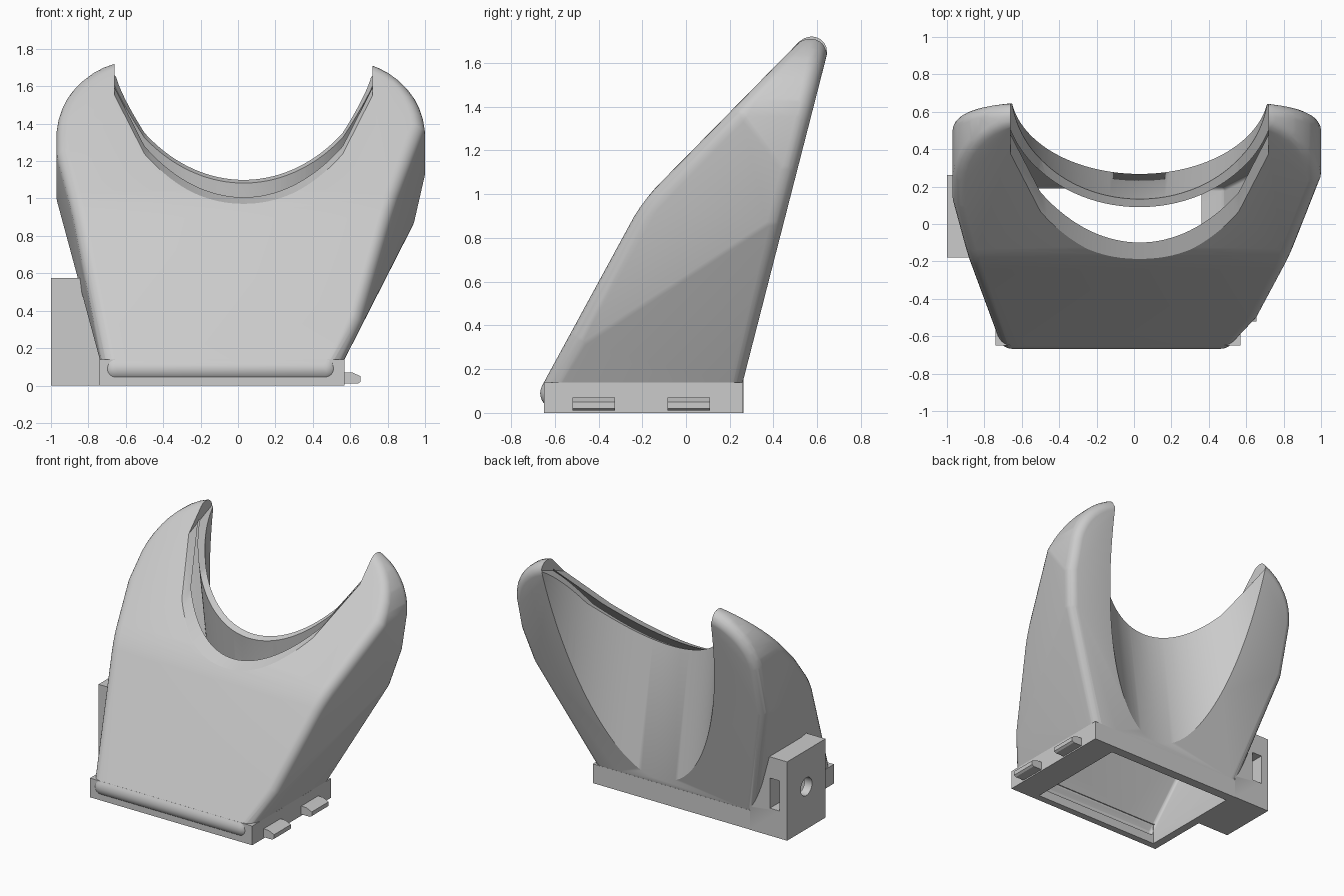
import bpy, bmesh, math
from itertools import combinations
from mathutils import Vector, Matrix

if "Cube" in bpy.data.objects:
    bpy.data.objects.remove(bpy.data.objects["Cube"])

CX = 0.03      # centre of the U opening
R = 0.69       # scoop radius
WALL = 0.045   # duct wall
ROUND = 0.07   # outer edge rounding


def make(name, bm):
    bmesh.ops.recalc_face_normals(bm, faces=bm.faces[:])
    me = bpy.data.meshes.new(name)
    bm.to_mesh(me)
    bm.free()
    ob = bpy.data.objects.new(name, me)
    bpy.context.collection.objects.link(ob)
    return ob


def prism(name, pts, y0, y1, shear=0.0):
    """Extrude an x-z outline along y, optionally rising with y."""
    bm = bmesh.new()
    a = [bm.verts.new((x, y0, z + shear * y0)) for x, z in pts]
    b = [bm.verts.new((x, y1, z + shear * y1)) for x, z in pts]
    bm.faces.new(a)
    bm.faces.new(b)
    n = len(pts)
    for i in range(n):
        j = (i + 1) % n
        bm.faces.new((a[i], a[j], b[j], b[i]))
    return make(name, bm)


def box(name, x0, x1, y0, y1, z0, z1):
    return prism(name, [(x0, z0), (x1, z0), (x1, z1), (x0, z1)], y0, y1)


def cylinder(name, centre, axis, radius, depth, seg):
    bm = bmesh.new()
    m = Matrix.Translation(centre) @ Vector(axis).to_track_quat('Z', 'Y').to_matrix().to_4x4()
    bmesh.ops.create_cone(bm, cap_ends=True, segments=seg, radius1=radius,
                          radius2=radius, depth=depth, matrix=m)
    return make(name, bm)


def boolean(ob, tool, op):
    mod = ob.modifiers.new(op, 'BOOLEAN')
    mod.operation, mod.object, mod.solver = op, tool, 'EXACT'
    bpy.context.view_layer.objects.active = ob
    bpy.ops.object.modifier_apply(modifier=mod.name)
    bpy.data.objects.remove(tool)


# Planes bounding the flared duct, as (unit normal, distance)
planes = []


def plane(n, p):
    n = Vector(n).normalized()
    planes.append((n, n.dot(Vector(p))))


plane((0, 0, -1), (0, 0, 0.02))
plane((0, 1, -0.257), (0, 0.26, 0.14))             # back
t0, t1 = math.atan(0.544), math.atan(0.984)        # front, with a soft knee
half = (t1 - t0) / 2
knee, kr = Vector((0, -0.198, 0.97)), 0.8
mid = Vector((0, -math.cos(t0 + half), math.sin(t0 + half)))
kc = knee - mid * (kr / math.cos(half))
for i in range(5):
    t = t0 + (t1 - t0) * i / 4
    n = Vector((0, -math.cos(t), math.sin(t)))
    plane(n, kc + n * kr)
plane((1, 0, -0.51), (0.57, 0, 0.14))              # lower and upper sides
plane((1, -0.22, -0.172), (0.66, -0.48, 0.32))
plane((-1, 0, -0.27), (-0.74, 0, 0.14))
plane((-1, -0.15, -0.12), (-0.77, -0.48, 0.32))
for cx, s in ((0.55, 1), (-0.52, -1)):             # horn shoulders
    for i in range(10):
        a = math.radians(8.5 * i)
        c, k = math.cos(a), math.sin(a)
        plane((s * c / 0.45, 0, k / 0.41), (cx + s * 0.45 * c, 0, 1.33 + 0.41 * k))


def rounded_hull(name, radius):
    """Hull of spheres on the corners of the inset plane solid."""
    ps = [(n, d - ROUND) for n, d in planes]
    corners = []
    for (n1, d1), (n2, d2), (n3, d3) in combinations(ps, 3):
        c23 = n2.cross(n3)
        det = n1.dot(c23)
        if abs(det) < 1e-5:
            continue
        p = (d1 * c23 + d2 * n3.cross(n1) + d3 * n1.cross(n2)) / det
        if all(n.dot(p) <= d + 1e-5 for n, d in ps):
            if all((p - q).length > 1e-3 for q in corners):
                corners.append(p)
    ball = bmesh.new()
    bmesh.ops.create_icosphere(ball, subdivisions=3, radius=radius)
    offs = [v.co.copy() for v in ball.verts]
    ball.free()
    bm = bmesh.new()
    for p in corners:
        for o in offs:
            bm.verts.new(p + o)
    bmesh.ops.convex_hull(bm, input=bm.verts[:])
    bmesh.ops.delete(bm, geom=[v for v in bm.verts if not v.link_faces], context='VERTS')
    bmesh.ops.remove_doubles(bm, verts=bm.verts[:], dist=1e-4)
    bmesh.ops.dissolve_limit(bm, angle_limit=0.01, verts=bm.verts[:], edges=bm.edges[:])
    bmesh.ops.triangulate(bm, faces=bm.faces[:])
    return make(name, bm)


def scoop(radius):
    axis = Vector((0, -0.145, 1))
    return cylinder("scoop_cutter", Vector((CX, 0.30 + R, 0)) + axis, axis, radius, 4, 160)


# Outer duct with the concave back, base and mounting block
duct = rounded_hull("fan_duct", ROUND)
boolean(duct, scoop(R), 'DIFFERENCE')
boolean(duct, box("base", -0.74, 0.57, -0.65, 0.26, 0, 0.14), 'UNION')
boolean(duct, box("block", -1.0, -0.70, -0.18, 0.262, 0, 0.575), 'UNION')

# Hollow air passage
air = rounded_hull("air_passage", ROUND - WALL)
boolean(air, scoop(R + WALL), 'DIFFERENCE')
boolean(duct, air, 'DIFFERENCE')
boolean(duct, box("inlet", -0.68, 0.36, -0.60, 0.19, -0.1, 0.15), 'DIFFERENCE')

# U-shaped outlet, rising towards the back
ur, lift = 0.93, 0.4 * 0.19
arc = []
for i in range(33):
    dx = -0.53 + 1.06 * i / 32
    arc.append((CX + dx, 0.97 + lift + ur - math.sqrt(ur * ur - dx * dx)))
u = ([(CX - R, 3), (CX - R, 1.326 + lift)] + arc +
     [(CX + R, 1.326 + lift), (CX + R, 3)])
boolean(duct, prism("outlet", u, -1, 1.5, 0.4), 'DIFFERENCE')

# Screw hole and nut slot in the block
boolean(duct, cylinder("screw_hole", (-0.95, 0.04, 0.31), (1, 0, 0), 0.065, 0.28, 32), 'DIFFERENCE')
boolean(duct, box("nut_slot", -0.94, -0.86, -0.08, 0.4, 0.20, 0.42), 'DIFFERENCE')

bpy.ops.object.select_all(action='DESELECT')
duct.select_set(True)
bpy.context.view_layer.objects.active = duct
bpy.ops.object.shade_smooth_by_angle(angle=math.radians(25))

# Snap tabs on the right edge of the base
tab = [(0.55, 0.01), (0.64, 0.01), (0.655, 0.02), (0.655, 0.05), (0.61, 0.07), (0.55, 0.07)]
for i, y in enumerate((-0.52, -0.085)):
    prism(f"snap_tab_{i + 1}", tab, y, y + 0.195)
